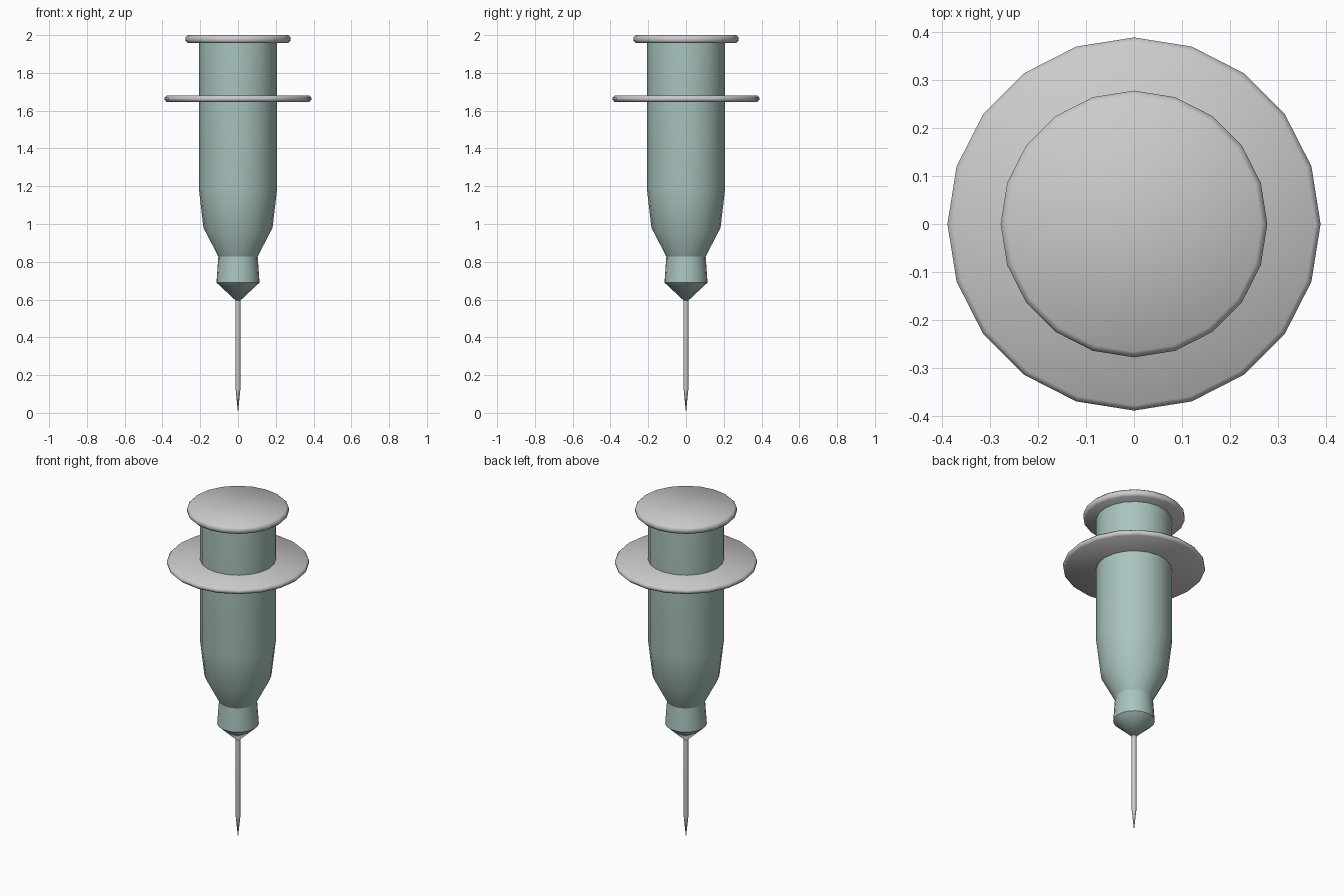
import bpy, bmesh
from math import cos, sin, tau

if "Cube" in bpy.data.objects:
    bpy.data.objects.remove(bpy.data.objects["Cube"])

SIDES = 20

glass = bpy.data.materials.new("pale_teal")
glass.diffuse_color = (0.40, 0.55, 0.52, 1)
glass.use_nodes = True
glass.node_tree.nodes["Principled BSDF"].inputs["Base Color"].default_value = glass.diffuse_color


def lathe(name, profile, sides=SIDES, mat=None, angle=0.6):
    """Revolve (radius, z) points listed bottom to top; radius 0 makes a pole."""
    bm = bmesh.new()
    rings = []
    for r, z in profile:
        n = 1 if r == 0 else sides
        rings.append([bm.verts.new((r * cos(tau * i / sides), r * sin(tau * i / sides), z))
                      for i in range(n)])
    for a, b in zip(rings, rings[1:]):
        for i in range(sides):
            j = (i + 1) % sides
            if len(a) == 1:
                bm.faces.new((a[0], b[j], b[i]))
            elif len(b) == 1:
                bm.faces.new((a[i], a[j], b[0]))
            else:
                bm.faces.new((a[i], a[j], b[j], b[i]))
    # Flat caps on open ends
    if len(rings[0]) > 1:
        bm.faces.new(rings[0][::-1])
    if len(rings[-1]) > 1:
        bm.faces.new(rings[-1])
    bmesh.ops.recalc_face_normals(bm, faces=bm.faces[:])
    mesh = bpy.data.meshes.new(name)
    bm.to_mesh(mesh)
    bm.free()
    obj = bpy.data.objects.new(name, mesh)
    bpy.context.collection.objects.link(obj)
    if mat:
        mesh.materials.append(mat)
    bpy.ops.object.select_all(action='DESELECT')
    obj.select_set(True)
    bpy.context.view_layer.objects.active = obj
    bpy.ops.object.shade_smooth_by_angle(angle=angle)
    return obj


def disc(name, r, z0, z1, b):
    """Thin round plate with a chamfered rim."""
    return lathe(name, [(r - b, z0), (r, z0 + b), (r, z1 - b), (r - b, z1)], angle=0.9)


# Barrel with tapered shoulder, and the needle hub below it
lathe("barrel", [(0.104, 0.828), (0.183, 0.98), (0.207, 1.185), (0.207, 1.97)], mat=glass)
lathe("needle_hub", [(0, 0.583), (0.114, 0.69), (0.104, 0.83)], mat=glass)

# Needle with sharpened tip
lathe("needle", [(0, 0), (0.013, 0.13), (0.013, 0.61)], sides=12)

# Finger flange and plunger cap
disc("finger_flange", 0.389, 1.646, 1.68, 0.011)
disc("plunger_cap", 0.278, 1.957, 2.0, 0.012)
